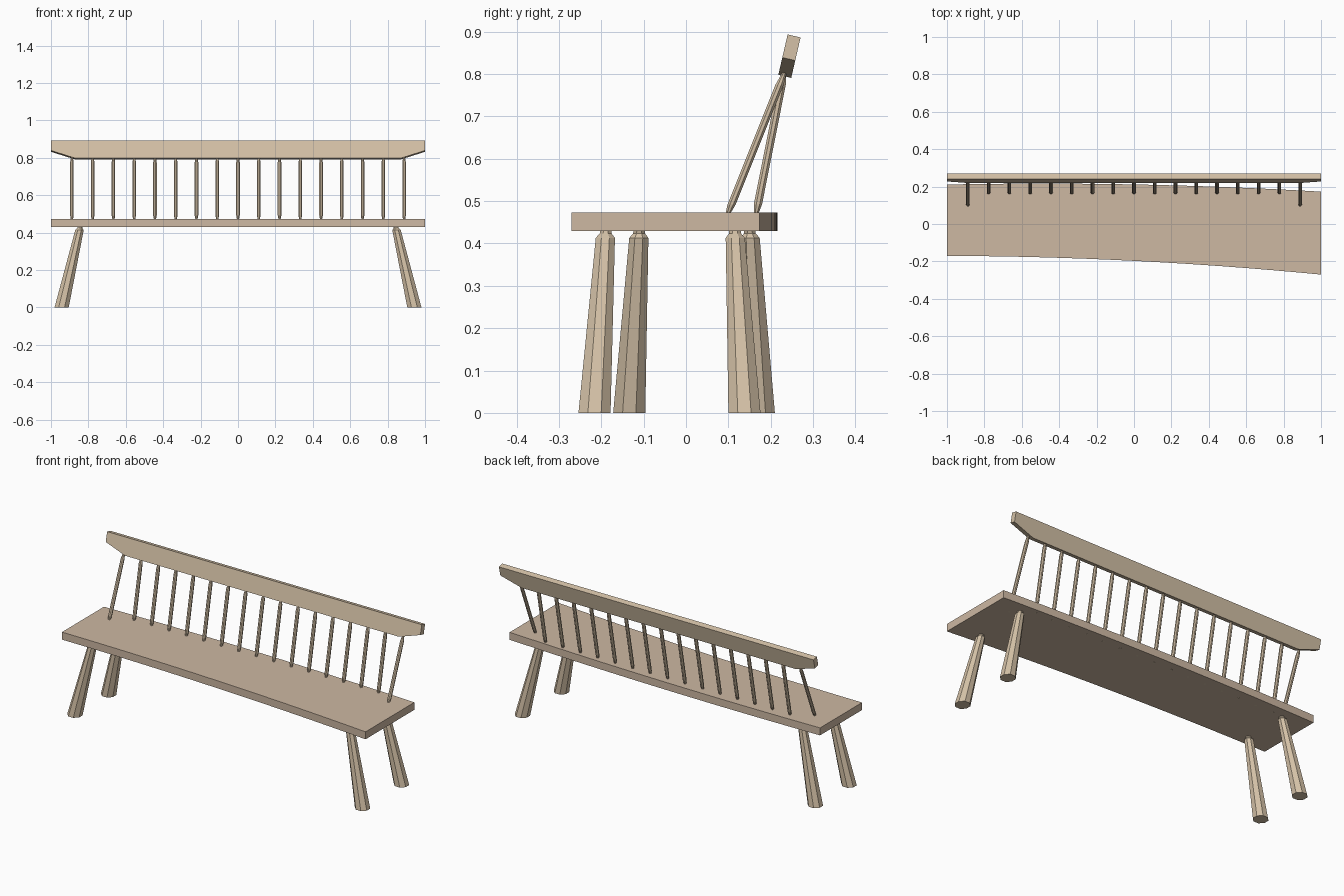
import bpy, bmesh, math
from mathutils import Vector

if "Cube" in bpy.data.objects:
    bpy.data.objects.remove(bpy.data.objects["Cube"])


def material(name, rgb):
    m = bpy.data.materials.new(name)
    m.diffuse_color = (*rgb, 1)
    m.use_nodes = True
    m.node_tree.nodes["Principled BSDF"].inputs["Base Color"].default_value = m.diffuse_color
    return m


SEAT_WOOD = material("seat wood", (0.61, 0.479, 0.365))
PALE_WOOD = material("pale wood", (0.66, 0.535, 0.385))


def loft(name, rings, mat):
    """Closed flat-shaded solid skinned through matching rings of points."""
    bm = bmesh.new()
    loops = [[bm.verts.new(p) for p in r] for r in rings]
    n = len(loops[0])
    for a, b in zip(loops, loops[1:]):
        for i in range(n):
            j = (i + 1) % n
            bm.faces.new((a[i], a[j], b[j], b[i]))
    bm.faces.new(loops[0][::-1])
    bm.faces.new(loops[-1])
    bmesh.ops.recalc_face_normals(bm, faces=bm.faces)
    me = bpy.data.meshes.new(name)
    bm.to_mesh(me)
    bm.free()
    me.materials.append(mat)
    ob = bpy.data.objects.new(name, me)
    bpy.context.collection.objects.link(ob)
    return ob


def pole(name, low, high, stations, sides, mat):
    """Faceted pole with horizontal rings; stations are (z, radius)."""
    low, high = Vector(low), Vector(high)
    rings = []
    for z, r in stations:
        c = low.lerp(high, (z - low.z) / (high.z - low.z))
        angles = [2 * math.pi * (i + 0.5) / sides for i in range(sides)]
        rings.append([(c.x + r * math.cos(a), c.y + r * math.sin(a), z) for a in angles])
    return loft(name, rings, mat)


# Seat: a slab with gently curved natural edges
xs = [-1 + i / 8 for i in range(17)]
outline = [(x, -0.197 - 0.05 * x - 0.0235 * x * x) for x in xs]
outline += [(x, 0.2115 - 0.019 * x - 0.0195 * x * x) for x in reversed(xs)]
loft("seat", [[(x, y, z) for x, y in outline] for z in (0.43, 0.473)], SEAT_WOOD)

# Back rail: leaning board with clipped lower corners
lean = Vector((0, 0.218, 0.798))
up = Vector((0, 0.022, 0.0955))
depth = Vector((0, 0.0305, -0.007))
profile = [(-0.87, 0), (0.87, 0), (1, 0.43), (1, 1), (-1, 1), (-1, 0.43)]
loft("back_rail", [[Vector((x, 0, 0)) + lean + up * t + depth * d for x, t in profile]
                   for d in (0, 1)], PALE_WOOD)

# Legs: splayed eight-sided posts with a narrow tenon under the seat
leg_rows = {
    "front_right_leg": (1, -0.216, -0.190),
    "front_left_leg": (-1, -0.134, -0.111),
    "back_right_leg": (1, 0.138, 0.116),
    "back_left_leg": (-1, 0.172, 0.151),
}
for name, (side, y0, y1) in leg_rows.items():
    pole(name, (side * 0.943, y0, 0), (side * 0.846, y1, 0.42),
         [(0, 0.041), (0.413, 0.0245), (0.424, 0.015), (0.45, 0.015)], 8, PALE_WOOD)

# Spindles: the two end ones start further forward on the seat
for i in range(17):
    x = -0.888 + i * 0.111
    y = 0.1 if i in (0, 16) else 0.166
    pole(f"spindle_{i + 1}", (x, y, 0.473), (x, 0.231, 0.8),
         [(0.4295, 0.0065), (0.473, 0.0065), (0.492, 0.0105), (0.775, 0.0105),
          (0.797, 0.0065), (0.815, 0.0065)], 8, PALE_WOOD)
